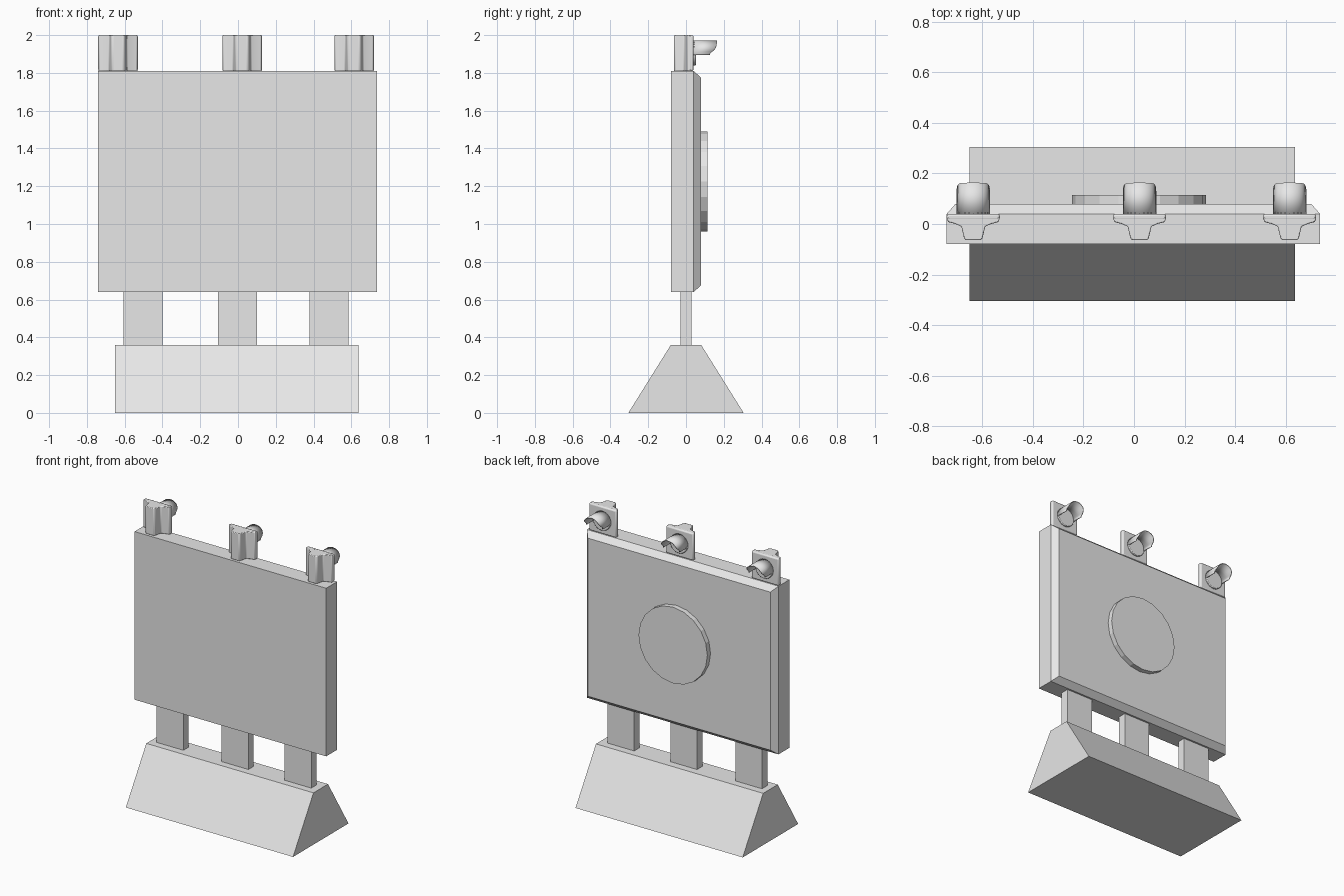
import bpy, bmesh, math
from mathutils import Matrix

if "Cube" in bpy.data.objects:
    bpy.data.objects.remove(bpy.data.objects["Cube"], do_unlink=True)

grey = bpy.data.materials.new("plain grey")
grey.use_nodes = True
grey.diffuse_color = (0.8, 0.8, 0.8, 1)
grey.node_tree.nodes["Principled BSDF"].inputs["Base Color"].default_value = (0.8, 0.8, 0.8, 1)


def finish(name, bm, smooth=False, bevel=0, solid=0):
    bmesh.ops.recalc_face_normals(bm, faces=bm.faces)
    mesh = bpy.data.meshes.new(name)
    bm.to_mesh(mesh)
    bm.free()
    mesh.materials.append(grey)
    obj = bpy.data.objects.new(name, mesh)
    bpy.context.collection.objects.link(obj)
    if solid:
        mod = obj.modifiers.new("thickness", 'SOLIDIFY')
        mod.thickness, mod.offset = solid, 0
    if bevel:
        mod = obj.modifiers.new("rounding", 'BEVEL')
        mod.width, mod.segments = bevel, 2
    if smooth:
        bpy.ops.object.select_all(action='DESELECT')
        obj.select_set(True)
        bpy.context.view_layer.objects.active = obj
        bpy.ops.object.shade_smooth_by_angle(angle=math.radians(35))
    return obj


def prism(name, outline, shift, **style):
    """Extrude a closed outline of 3D points along shift."""
    bm = bmesh.new()
    face = bm.faces.new([bm.verts.new(p) for p in outline])
    ext = bmesh.ops.extrude_face_region(bm, geom=[face])["geom"]
    moved = [v for v in ext if isinstance(v, bmesh.types.BMVert)]
    bmesh.ops.translate(bm, verts=moved, vec=shift)
    return finish(name, bm, **style)


def block(name, x0, x1, y0, y1, z0, z1, **style):
    outline = [(x0, y0, z0), (x1, y0, z0), (x1, y0, z1), (x0, y0, z1)]
    return prism(name, outline, (0, y1 - y0, 0), **style)


def disc(name, x, z, radius, y0, y1, sides, **style):
    bm = bmesh.new()
    place = Matrix.Translation((x, (y0 + y1) / 2, z)) @ Matrix.Rotation(math.pi / 2, 4, 'X')
    bmesh.ops.create_cone(bm, cap_ends=True, segments=sides, radius1=radius,
                          radius2=radius, depth=y1 - y0, matrix=place)
    return finish(name, bm, **style)


# Sloped base
prism("base", [(-0.65, -0.305, 0), (-0.65, 0.305, 0), (-0.65, 0.08, 0.36), (-0.65, -0.08, 0.36)],
      (1.287, 0, 0))

# Posts between base and panel
for side, x in (("right", -0.502), ("middle", -0.002), ("left", 0.482)):
    block(side + "_post", x - 0.103, x + 0.103, -0.03, 0.028, 0.36, 0.64)

# Panel with its chamfered back
bm = bmesh.new()
loops = []
for y, inset in ((-0.08, 0), (0.04, 0), (0.08, 0.035)):
    x0, x1, z0, z1 = -0.74 + inset, 0.735 - inset, 0.64 + inset, 1.81 - inset
    loops.append([bm.verts.new((x, y, z)) for x, z in ((x0, z0), (x1, z0), (x1, z1), (x0, z1))])
for a, b in zip(loops, loops[1:]):
    for i in range(4):
        j = (i + 1) % 4
        bm.faces.new((a[i], a[j], b[j], b[i]))
bm.faces.new(loops[0])
bm.faces.new(loops[-1])
finish("panel", bm)

# Round plaque on the back
disc("back_plaque", 0.02, 1.225, 0.265, 0.08, 0.115, 20)


def visor(name, x, z):
    """Open-bottomed hood whose lower front corners are cut back."""
    bm = bmesh.new()
    rows = []
    for i in range(25):
        a = math.radians(-10 + 200 * i / 24)
        end = 0.163 - 0.035 * (1 - max(0, math.sin(a))) ** 3
        px, pz = x + 0.063 * math.cos(a), z + 0.063 * math.sin(a)
        rows.append([bm.verts.new((px, y, pz)) for y in (0.03, end)])
    for a, b in zip(rows, rows[1:]):
        bm.faces.new((a[0], a[1], b[1], b[0]))
    finish(name, bm, smooth=True, solid=0.006)


# Lamps along the top edge
half = [(0.105, 0.025), (0.1, 0.008), (0.07, 0), (0.047, -0.01), (0.036, -0.058), (0.028, -0.064)]
for side, x in (("right", -0.635), ("middle", 0.022), ("left", 0.615)):
    outline = half + [(-px, py) for px, py in reversed(half)]
    prism(side + "_lamp_body", [(x + px, py, 1.81) for px, py in outline], (0, 0, 0.19),
          smooth=True, bevel=0.004)
    block(side + "_lamp_plate", x - 0.105, x + 0.105, 0.015, 0.04, 1.81, 2.0,
          smooth=True, bevel=0.009)
    disc(side + "_lamp_lens", x, 1.905, 0.066, 0.035, 0.052, 24, smooth=True, bevel=0.004)
    visor(side + "_lamp_visor", x, 1.905)
